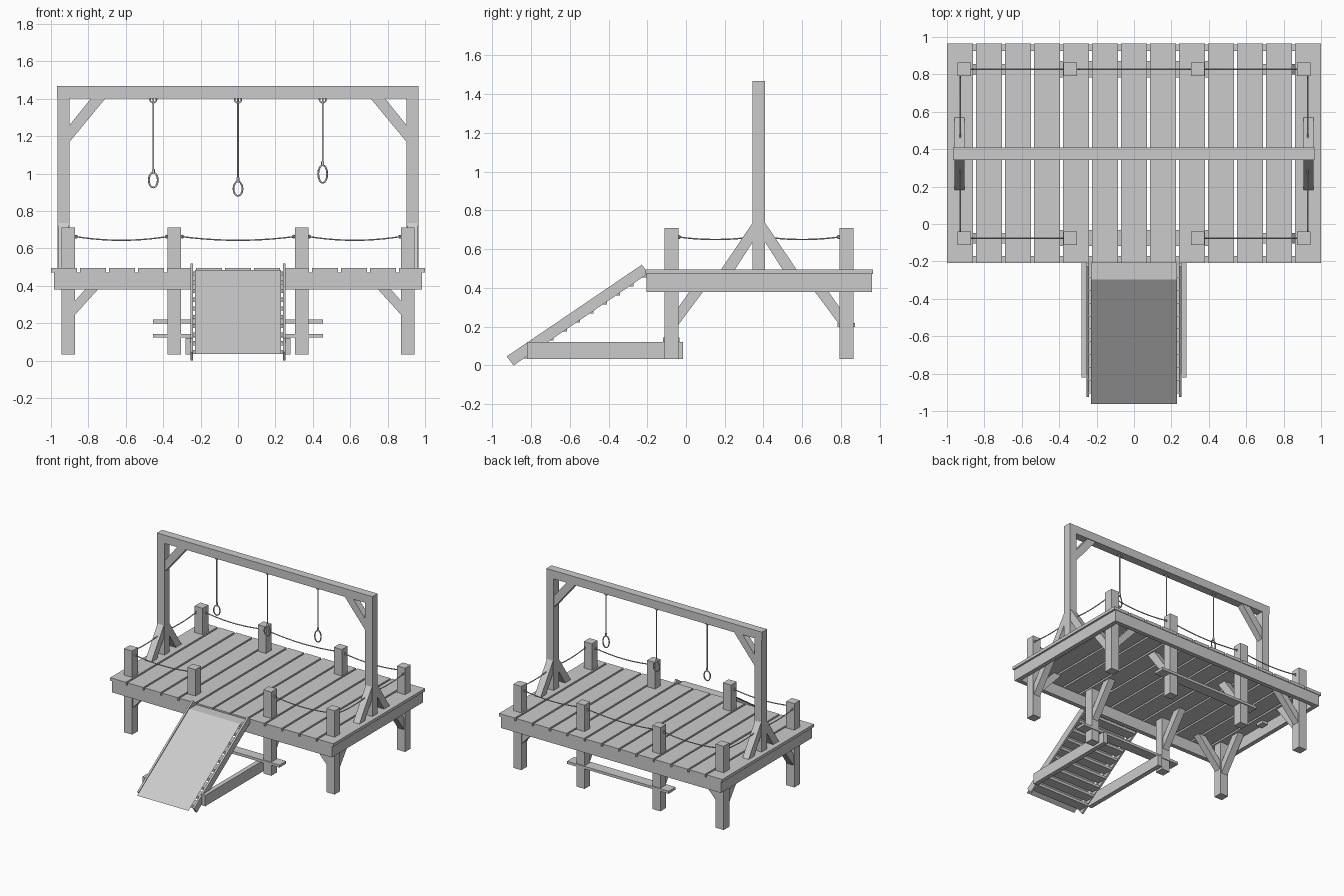
import bpy, bmesh
from math import sin, cos, tau

if "Cube" in bpy.data.objects:
    bpy.data.objects.remove(bpy.data.objects["Cube"])


def mesh_obj(name, bm):
    bmesh.ops.recalc_face_normals(bm, faces=bm.faces)
    me = bpy.data.meshes.new(name)
    bm.to_mesh(me)
    bm.free()
    ob = bpy.data.objects.new(name, me)
    bpy.context.collection.objects.link(ob)
    return ob


def prism(name, pts, axis, lo, hi):
    """Extrude a (u, z) outline along the x or y axis from lo to hi."""
    bm = bmesh.new()
    rings = []
    for d in (lo, hi):
        rings.append([bm.verts.new((d, u, z) if axis == 'x' else (u, d, z)) for u, z in pts])
    n = len(pts)
    bm.faces.new(rings[0])
    bm.faces.new(rings[1])
    for i in range(n):
        j = (i + 1) % n
        bm.faces.new((rings[0][i], rings[0][j], rings[1][j], rings[1][i]))
    return mesh_obj(name, bm)


def box(name, x0, x1, y0, y1, z0, z1):
    return prism(name, [(y0, z0), (y1, z0), (y1, z1), (y0, z1)], 'x', x0, x1)


def rope(name, pts, r=0.004, closed=False):
    cu = bpy.data.curves.new(name, 'CURVE')
    cu.dimensions = '3D'
    cu.bevel_depth = r
    cu.bevel_resolution = 1
    sp = cu.splines.new('POLY')
    sp.points.add(len(pts) - 1)
    for p, co in zip(sp.points, pts):
        p.co = (*co, 1)
    sp.use_cyclic_u = closed
    ob = bpy.data.objects.new(name, cu)
    bpy.context.collection.objects.link(ob)


def sagging(name, a, b, z=0.663, sag=0.02, n=10):
    pts = []
    for i in range(n + 1):
        t = i / n
        pts.append((a[0] + (b[0] - a[0]) * t, a[1] + (b[1] - a[1]) * t,
                    z - sag * 4 * t * (1 - t)))
    rope(name, pts)
    # rope eyes at both ends
    for p, q in ((pts[1], pts[0]), (pts[-2], pts[-1])):
        c = [q[k] + (p[k] - q[k]) * 0.1 for k in range(3)]
        along_x = abs(a[0] - b[0]) > 0.01
        rope("rope_eye", [(c[0] + (0.008 * cos(tau * i / 8) if along_x else 0),
                           c[1] + (0 if along_x else 0.008 * cos(tau * i / 8)),
                           c[2] + 0.008 * sin(tau * i / 8)) for i in range(8)], 0.003, True)


YF, YB, YM = -0.075, 0.828, 0.376   # front posts, back posts, gallows
H = 0.036

# deck planks
for i in range(13):
    x = -0.93 + i * 0.155
    box("deck_plank", x - 0.07, x + 0.07, -0.208, 0.965, 0.472, 0.496)

# deck frame
for y0, y1 in ((-0.205, -0.17), (0.925, 0.96)):
    box("frame_beam", -0.985, 0.985, y0, y1, 0.38, 0.472)
for s in (-1, 1):
    box("frame_side", *sorted((s * 0.985, s * 0.95)), -0.17, 0.925, 0.38, 0.472)

# deck posts and their diagonal braces
for x in (-0.907, -0.34, 0.34, 0.907):
    for y, d in ((YF, 1), (YB, -1)):
        box("deck_post", x - H, x + H, y - H, y + H, 0.032, 0.71)
        e = y + d * H
        prism("post_brace", [(e, 0.21), (e, 0.30), (e + d * 0.12, 0.472), (e + d * 0.195, 0.472)],
              'x', x - 0.028, x + 0.028)
        if abs(x) > 0.5:
            s = -1 if x > 0 else 1
            e = x + s * H
            prism("post_brace", [(e, 0.245), (e, 0.32), (e + s * 0.135, 0.472), (e + s * 0.205, 0.472)],
                  'y', y - 0.028, y + 0.028)

# cross boards through the inner posts
box("front_cross_board", -0.455, 0.455, -0.118, -0.033, 0.122, 0.143)
box("back_cross_board", -0.455, 0.455, 0.783, 0.872, 0.198, 0.219)

# gallows frame
box("top_beam", -0.967, 0.965, YM - 0.033, YM + 0.033, 1.4, 1.467)
for s in (-1, 1):
    box("gallows_post", *sorted((s * 0.965, s * 0.9)), YM - 0.033, YM + 0.033, 0.45, 1.4)
    prism("top_brace", [(s * 0.9, 1.17), (s * 0.9, 1.26), (s * 0.787, 1.4), (s * 0.71, 1.4)],
          'y', YM - 0.027, YM + 0.027)
    for d in (-1, 1):
        e = YM + d * 0.033
        prism("foot_brace", [(e, 0.735), (e, 0.635), (e + d * 0.093, 0.49), (e + d * 0.165, 0.49)],
              'x', *sorted((s * 0.96, s * 0.905)))

# hanging ropes with loops
for x, top, bot in ((-0.453, 1.005, 0.925), (0, 0.958, 0.88), (0.453, 1.045, 0.95)):
    rope("hanging_rope", [(x, YM, 1.4), (x, YM, top)], 0.005)
    rope("rope_knot", [(x, YM, top - 0.005), (x, YM, top + 0.02)], 0.008)
    rope("rope_loop", [(x + 0.024 * sin(tau * i / 16), YM + 0.006 * sin(tau * i / 16),
                        (top + bot) / 2 + (top - bot) / 2 * cos(tau * i / 16))
                       for i in range(16)], 0.005, True)
    rope("rope_ring", [(x + 0.018 * sin(tau * i / 12), YM, 1.396 + 0.018 * cos(tau * i / 12))
                       for i in range(12)], 0.005, True)

# railing ropes
for x0, x1 in ((-0.871, -0.376), (0.376, 0.871)):
    sagging("rail_rope", (x0, YF), (x1, YF))
    sagging("rail_rope", (x0, YB), (x1, YB))
sagging("rail_rope", (-0.304, YB), (0.304, YB))
for s in (-1, 1):
    sagging("side_rope", (s * 0.93, YF + H), (s * 0.93, YM - 0.033), sag=0.013)
    sagging("side_rope", (s * 0.93, YM + 0.033), (s * 0.93, YB - H), sag=0.013)

# stair stringers and ground skids
for s in (-1, 1):
    prism("stair_stringer", [(-0.89, 0.0), (-0.195, 0.475), (-0.228, 0.52), (-0.926, 0.046)],
          'x', *sorted((s * 0.24, s * 0.255)))
    box("ground_skid", *sorted((s * 0.245, s * 0.282)), -0.822, -0.015, 0.032, 0.12)

# stair treads
for i in range(10):
    z = 0.035 + i * 0.0465
    y = -0.905 + i * 0.0685
    box("stair_tread", -0.243, 0.243, y, y + 0.085, z, z + 0.022)

# thin walking sheet over the stairs
bm = bmesh.new()
rows = [[bm.verts.new((x, y, z)) for x in (-0.23, 0.23)]
        for y, z in ((-0.963, 0.035), (-0.297, 0.484), (-0.205, 0.484))]
for a, b in zip(rows, rows[1:]):
    bm.faces.new((a[0], a[1], b[1], b[0]))
mesh_obj("stair_sheet", bm)
